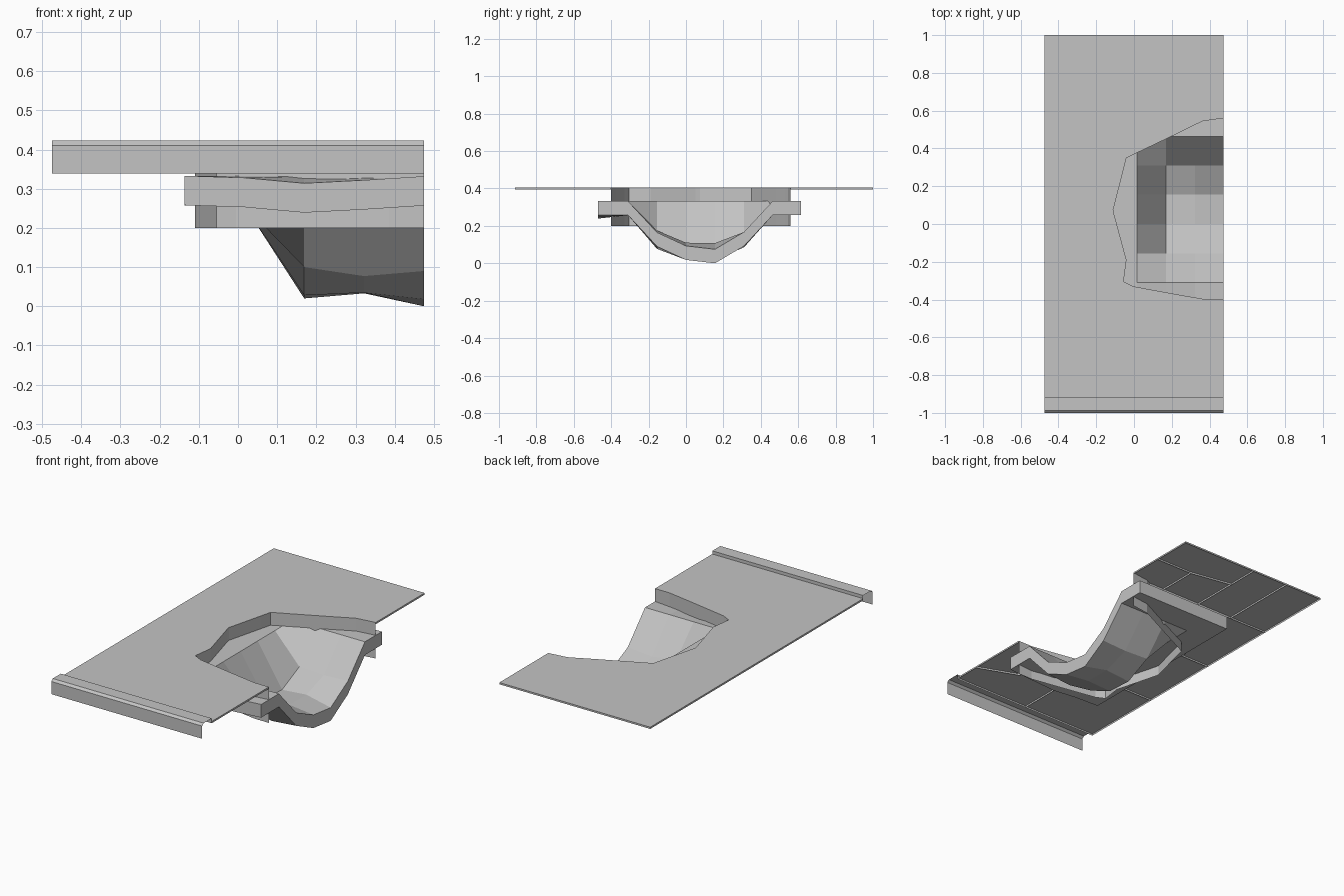
import bpy, bmesh

cube = bpy.data.objects.get("Cube")
if cube:
    bpy.data.objects.remove(cube)

stone = bpy.data.materials.new("grey_stone")
stone.use_nodes = True
GREY = (0.55, 0.55, 0.55, 1)
stone.diffuse_color = GREY
stone.node_tree.nodes["Principled BSDF"].inputs["Base Color"].default_value = GREY

EDGE, GROOVE_Z, TILE_H = 0.475, 0.395, 0.01


def finish(bm, name):
    mesh = bpy.data.meshes.new(name)
    bm.to_mesh(mesh)
    bm.free()
    mesh.materials.append(stone)
    obj = bpy.data.objects.new(name, mesh)
    bpy.context.collection.objects.link(obj)
    return obj


def strip(name, first, second):
    """Sheet of quads between two matching paths."""
    bm = bmesh.new()
    rows = [[bm.verts.new(p) for p in path] for path in (first, second)]
    for k in range(len(first) - 1):
        bm.faces.new((rows[0][k], rows[0][k + 1], rows[1][k + 1], rows[1][k]))
    return finish(bm, name)


# Corners of the paving: capitals on the joints, small letters on the broken edge
corner = {
    "A": (-EDGE, 1), "B": (-.235, 1), "C": (-.005, 1), "D": (EDGE, 1),
    "E": (-EDGE, .53), "F": (-.235, .53), "G": (-.005, .53), "H": (.24, .53),
    "I": (EDGE, .765), "J": (.24, .765), "K": (-.005, .81),
    "L": (-EDGE, .05), "M": (-.3, .05), "N": (-.25, .29),
    "P": (-.235, .05), "Q": (-.235, -.24), "R": (-.235, -.425),
    "S": (-EDGE, -.425), "T": (-.005, -.425), "U": (.24, -.425),
    "V": (.24, -.67), "W": (EDGE, -.76), "X": (-.005, -.655),
    "Y": (-EDGE, -.915), "Z": (-.005, -.915), "z": (EDGE, -.915),
    "a": (EDGE, .56), "b": (.365, .545), "n": (.333, .53), "m": (.24, .484),
    "l": (.05, .393), "k": (-.005, .367), "c": (-.04, .35), "d": (-.055, .29),
    "p": (-.11, .075), "e": (-.105, .05), "f": (-.04, -.19), "g": (-.055, -.305),
    "h": (-.005, -.33), "i": (.24, -.375), "j": (.385, -.4), "o": (EDGE, -.4),
}
tiles = """ABFE BCGF CDIJK KJHG JIabnH EFGkcdNML NdpeM Glk GHml Hnm
LPRS PefQ Qfg QghTR ThiU UijoWV SRXZY RTX TUVWzZX""".split()

# Paving: flat joints around raised slabs
bm = bmesh.new()
for tile in tiles:
    bm.faces.new([bm.verts.new((*corner[c], GROOVE_Z)) for c in reversed(tile)])
slabs = bm.faces[:]
bmesh.ops.inset_individual(bm, faces=slabs, thickness=0.01, use_even_offset=True)
raised = bmesh.ops.extrude_discrete_faces(bm, faces=slabs)["faces"]
bmesh.ops.translate(bm, verts=list({v for f in raised for v in f.verts}),
                    vec=(0, 0, TILE_H))
finish(bm, "paving_slabs")

# Broken wall hanging below the edge of the hole
path = [corner[c] for c in "abnmlkcdpefghijo"]
strip("hole_wall", [(x, y, GROOVE_Z + TILE_H) for x, y in path],
      [(x, y, 0.2) for x, y in path])

# Kerb along the front
kerb = [(-.915, GROOVE_Z), (-.915, .423), (-.987, .423), (-1, .411), (-1, .339)]
strip("front_kerb", [(-EDGE, y, z) for y, z in kerb],
      [(EDGE, y, z) for y, z in kerb])

# Crater: coarse height grid with a flat rim, closed underneath
STEP, THICK, RIM = 0.153, 0.075, 0.332
xs = [EDGE - STEP * (4 - k) for k in range(5)]
ys = [-.47, -.31, -.155, 0, .155, .31, .463, .615]
basin = {2: (.1, .077, .09), 3: (.028, .035, .018),
         4: (.02, .033, 0), 5: (.092, .085, .092)}
front_rim = (.333, .328, .314, .322, RIM)


def height(i, j):
    if j in basin and i >= 2:
        return basin[j][i - 2] + THICK
    return front_rim[i] if j == 0 else RIM


bm = bmesh.new()
grid = [[bm.verts.new((x, y, height(i, j))) for j, y in enumerate(ys)]
        for i, x in enumerate(xs)]
for i in range(len(xs) - 1):
    for j in range(len(ys) - 1):
        bm.faces.new((grid[i][j], grid[i + 1][j],
                      grid[i + 1][j + 1], grid[i][j + 1]))
top = bm.faces[:]
lower = bmesh.ops.extrude_face_region(bm, geom=top, use_keep_orig=True)["geom"]
bmesh.ops.translate(bm, verts=[v for v in lower if isinstance(v, bmesh.types.BMVert)],
                    vec=(0, 0, -THICK))
bmesh.ops.recalc_face_normals(bm, faces=bm.faces[:])
finish(bm, "crater_bowl")
